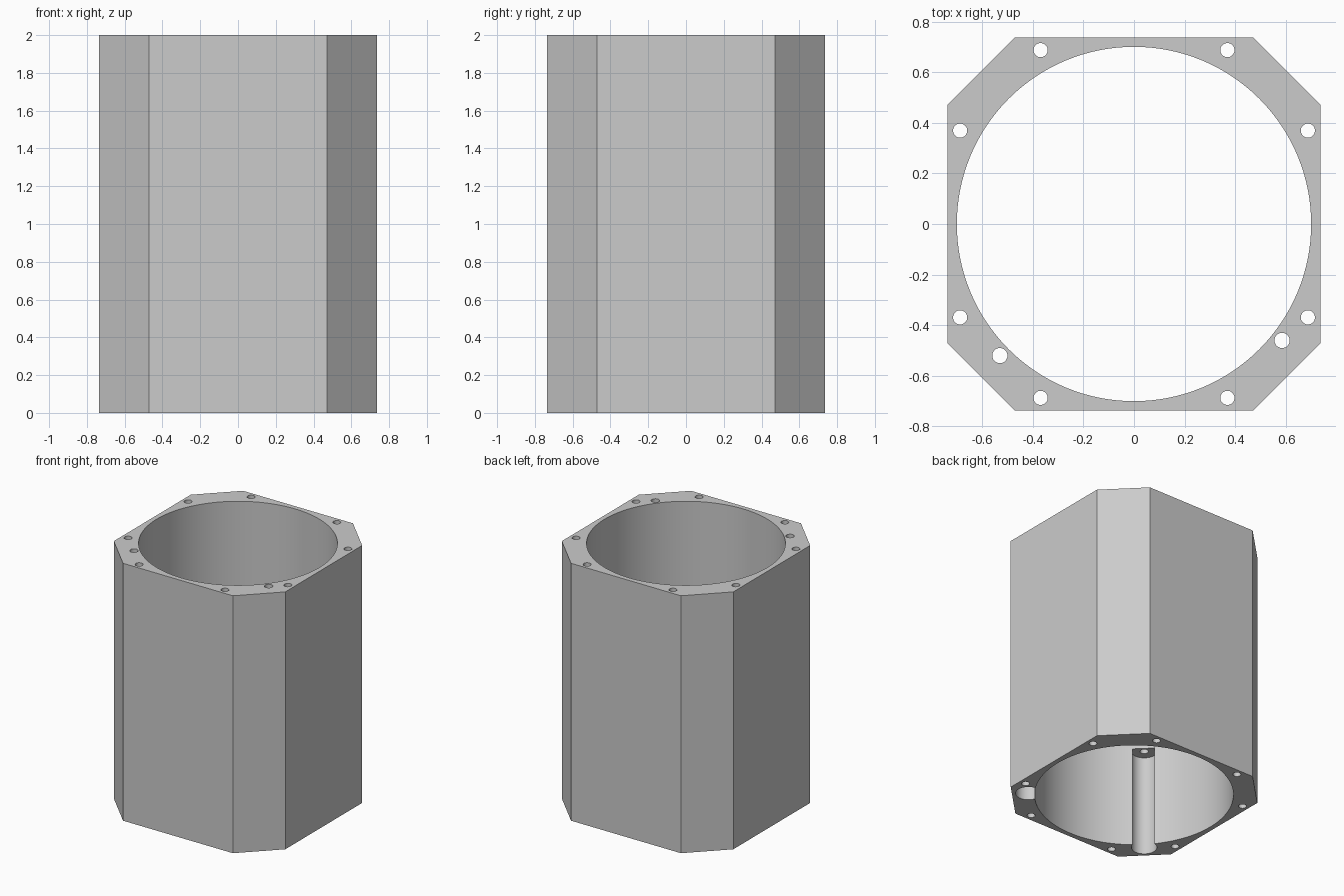
import bpy
import bmesh

cube = bpy.data.objects.get("Cube")
if cube:
    bpy.data.objects.remove(cube, do_unlink=True)

HEIGHT, HALF, FLAT = 2.0, 0.737, 0.472
BORE = 0.70
BOLT_R, PORT_R = 0.028, 0.03
POCKET_R, POCKET_TOP = 0.09, 0.78
PORTS = [(-0.53, -0.52), (0.585, -0.46)]

grey = bpy.data.materials.new("plain grey")
grey.use_nodes = True
colour = (0.6, 0.6, 0.6, 1)
grey.diffuse_color = colour
grey.node_tree.nodes["Principled BSDF"].inputs["Base Color"].default_value = colour


def drill(x, y, radius, bottom, top, sides):
    """Cylindrical cutter between two heights."""
    bpy.ops.mesh.primitive_cylinder_add(
        vertices=sides, radius=radius, depth=top - bottom,
        location=(x, y, (bottom + top) / 2))
    cutter = bpy.context.object
    cutter.hide_render = True
    return cutter


# Housing: square prism with chamfered corners
outline = []
for sx, sy in ((1, 1), (-1, 1), (-1, -1), (1, -1)):
    pair = [(sx * HALF, sy * FLAT), (sx * FLAT, sy * HALF)]
    outline += pair if sx == sy else pair[::-1]

bm = bmesh.new()
base = bm.faces.new([bm.verts.new((x, y, 0)) for x, y in outline])
wall = bmesh.ops.extrude_face_region(bm, geom=[base])["geom"]
bmesh.ops.translate(bm, vec=(0, 0, HEIGHT),
                    verts=[v for v in wall if isinstance(v, bmesh.types.BMVert)])
bmesh.ops.recalc_face_normals(bm, faces=bm.faces)
mesh = bpy.data.meshes.new("housing")
bm.to_mesh(mesh)
bm.free()
mesh.materials.append(grey)
housing = bpy.data.objects.new("housing", mesh)
bpy.context.collection.objects.link(housing)

# Main bore
cutters = [drill(0, 0, BORE, -0.1, HEIGHT + 0.1, 128)]

# Bolt holes, two beside each chamfer
for sx in (-1, 1):
    for sy in (-1, 1):
        for x, y in ((0.369, 0.687), (0.687, 0.369)):
            cutters.append(drill(sx * x, sy * y, BOLT_R, -0.1, HEIGHT + 0.1, 32))

# Ports that widen into pockets open to the bore near the base
for x, y in PORTS:
    cutters.append(drill(x, y, POCKET_R, -0.1, POCKET_TOP, 48))
    cutters.append(drill(x, y, PORT_R, POCKET_TOP - 0.1, HEIGHT + 0.1, 32))

# Cut everything out of the housing
bpy.ops.object.select_all(action="DESELECT")
housing.select_set(True)
bpy.context.view_layer.objects.active = housing
for cutter in cutters:
    cut = housing.modifiers.new("cut", "BOOLEAN")
    cut.operation = "DIFFERENCE"
    cut.solver = "EXACT"
    cut.object = cutter
    bpy.ops.object.modifier_apply(modifier=cut.name)
    bpy.data.objects.remove(cutter, do_unlink=True)

bpy.ops.object.shade_smooth_by_angle(angle=0.5)
